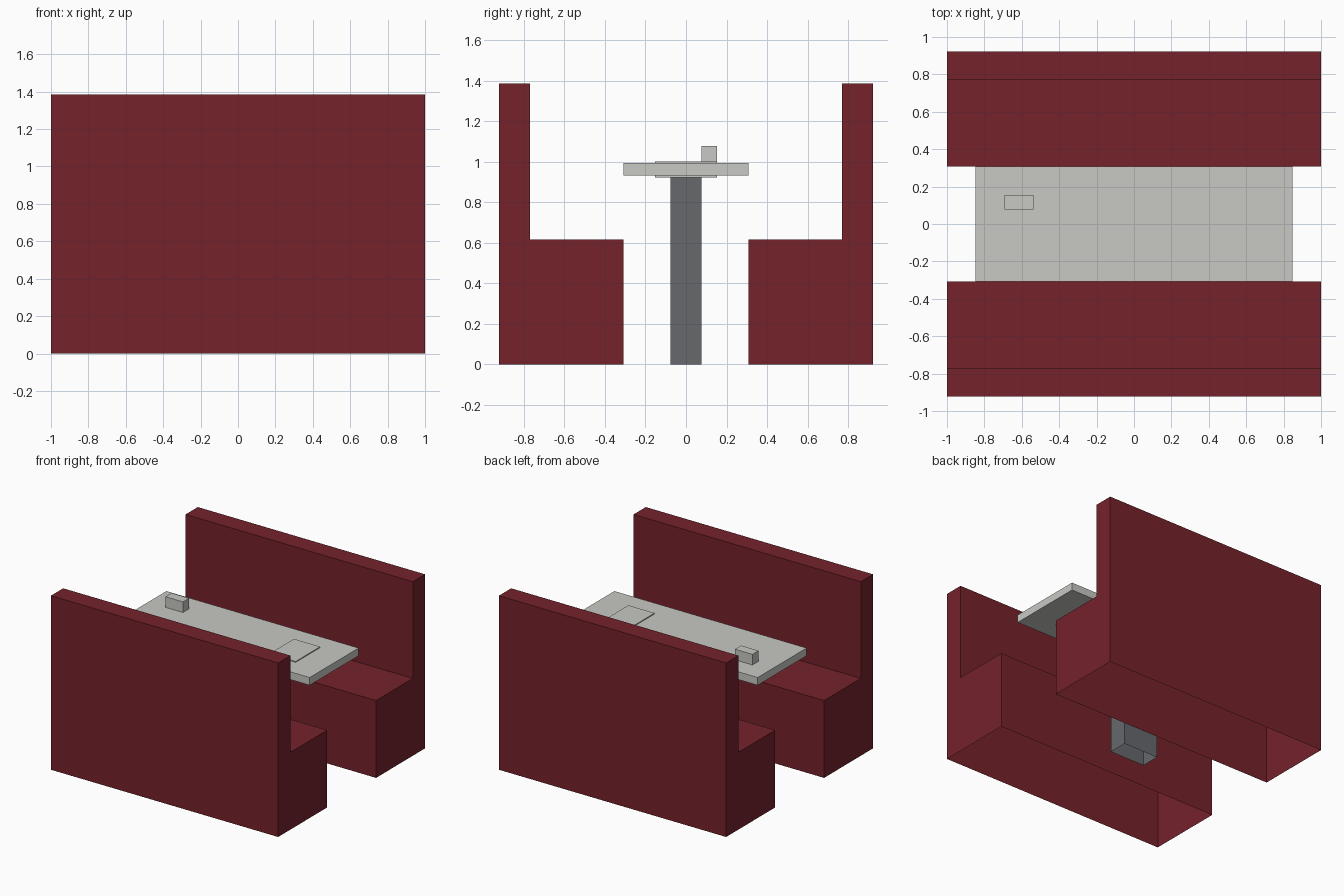
import bpy, bmesh

if "Cube" in bpy.data.objects:
    bpy.data.objects.remove(bpy.data.objects["Cube"])

U = 2 / 13  # grid module of the model


def material(name, rgb):
    m = bpy.data.materials.new(name)
    m.diffuse_color = (*rgb, 1)
    m.use_nodes = True
    m.node_tree.nodes["Principled BSDF"].inputs["Base Color"].default_value = m.diffuse_color
    return m


RED = material("dark red", (0.178, 0.016, 0.024))
PALE = material("pale grey", (0.578, 0.584, 0.552))
STEEL = material("steel grey", (0.133, 0.141, 0.153))


def prism(name, profile, x0, x1, mat, open_bottom=False):
    """Extrude a (y, z) profile along x, optionally leaving the floor side open."""
    bm = bmesh.new()
    face = bm.faces.new([bm.verts.new((x0, y, z)) for y, z in profile])
    geom = bmesh.ops.extrude_face_region(bm, geom=[face])["geom"]
    verts = [g for g in geom if isinstance(g, bmesh.types.BMVert)]
    bmesh.ops.translate(bm, vec=(x1 - x0, 0, 0), verts=verts)
    bmesh.ops.recalc_face_normals(bm, faces=bm.faces[:])
    if open_bottom:
        floor = [f for f in bm.faces if all(abs(v.co.z) < 1e-5 for v in f.verts)]
        bmesh.ops.delete(bm, geom=floor, context="FACES")
    mesh = bpy.data.meshes.new(name)
    bm.to_mesh(mesh)
    bm.free()
    mesh.materials.append(mat)
    obj = bpy.data.objects.new(name, mesh)
    bpy.context.collection.objects.link(obj)
    return obj


def box(name, x, y, z, mat, open_bottom=False):
    profile = [(y[0], z[0]), (y[1], z[0]), (y[1], z[1]), (y[0], z[1])]
    return prism(name, profile, x[0], x[1], mat, open_bottom)


# Facing L-shaped benches, open underneath
for name, s in (("front_bench", -1), ("back_bench", 1)):
    profile = [(2, 0), (6, 0), (6, 9), (5, 9), (5, 4), (2, 4)]
    prism(name, [(s * y * U, z * U) for y, z in profile], -1, 1, RED, True)

# Table: pedestal, top, inset plate and small holder
box("table_pedestal", (-U, U), (-U / 2, U / 2), (0, 6 * U), STEEL, True)
box("table_top", (-5.5 * U, 5.5 * U), (-2 * U, 2 * U), (6.05 * U, 6.45 * U), PALE)
box("table_plate", (2.5 * U, 4 * U), (-U, U), (6 * U, 6.5 * U), PALE)
box("table_holder", (-4.5 * U, -3.5 * U), (U / 2, U), (6.45 * U, 7 * U), PALE)
